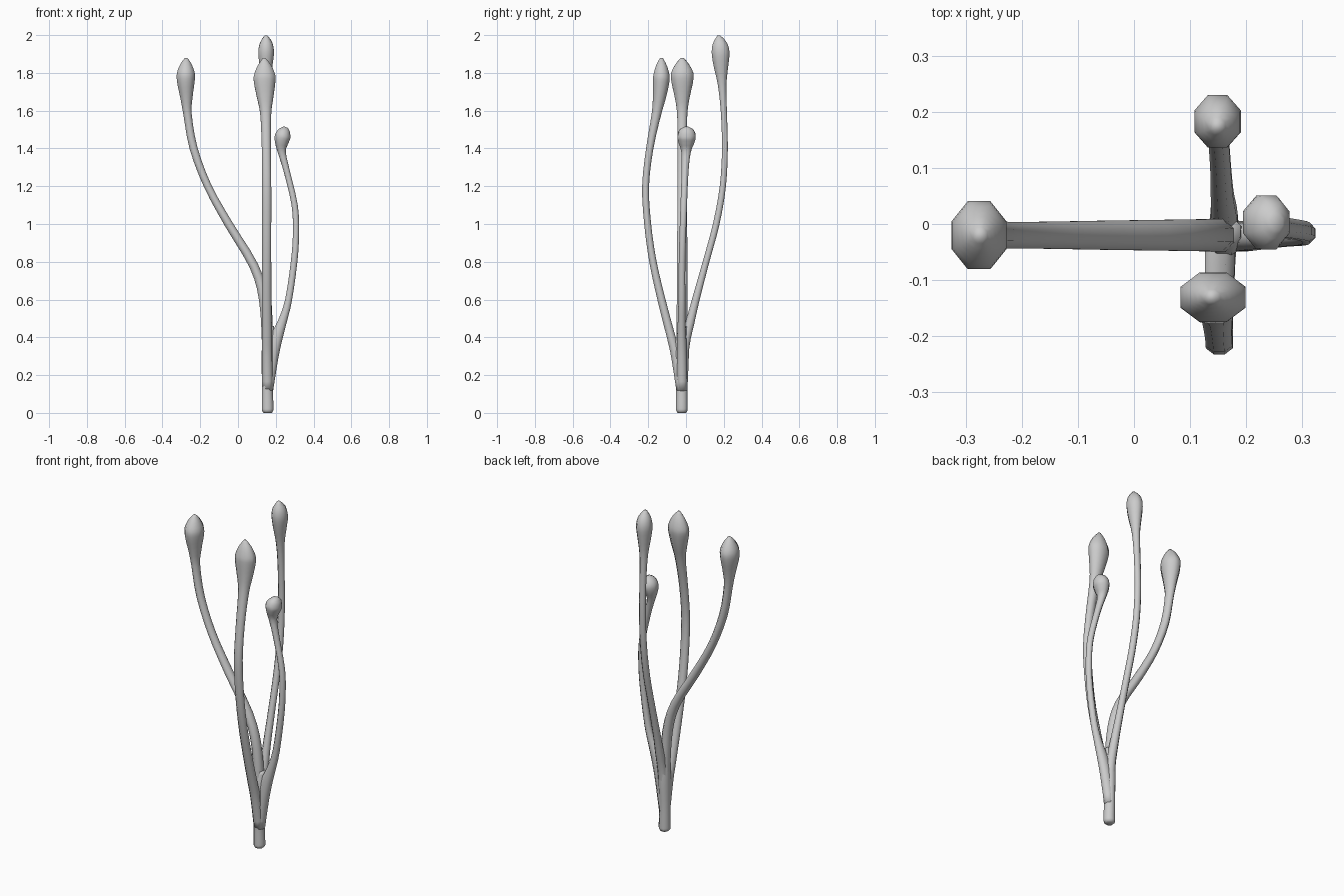
import bpy, bmesh, math
from mathutils import Vector

SIDES = 8
STEPS = 3


def catmull(a, b, c, d, t):
    return [0.5 * (2 * q + (r - p) * t + (2 * p - 5 * q + 4 * r - s) * t * t
                   + (3 * q - p - 3 * r + s) * t ** 3)
            for p, q, r, s in zip(a, b, c, d)]


def tube(name, pts):
    """Sweep an 8-sided section through points (x, y, z, radius_x, radius_y)."""
    path = []
    for i in range(len(pts) - 1):
        four = (pts[max(i - 1, 0)], pts[i], pts[i + 1], pts[min(i + 2, len(pts) - 1)])
        path += [catmull(*four, k / STEPS) for k in range(STEPS)]
    path.append(list(pts[-1]))
    bm = bmesh.new()
    rings = []
    for i, p in enumerate(path):
        t = Vector(path[min(i + 1, len(path) - 1)][:3]) - Vector(path[max(i - 1, 0)][:3])
        t.normalize()
        u = Vector((1, 0, 0))
        u = (u - t * u.dot(t)).normalized()
        v = t.cross(u)
        ring = []
        for k in range(SIDES):
            a = 2 * math.pi * (k + 0.5) / SIDES
            ring.append(bm.verts.new(Vector(p[:3]) + u * math.cos(a) * max(p[3], 0.004) * 1.04
                                     + v * math.sin(a) * max(p[4], 0.004) * 1.04))
        rings.append(ring)
    for a, b in zip(rings, rings[1:]):
        for k in range(SIDES):
            j = (k + 1) % SIDES
            bm.faces.new((a[k], a[j], b[j], b[k]))
    bm.faces.new(rings[0][::-1])
    bm.faces.new(rings[-1])
    for f in bm.faces:
        f.smooth = True
    me = bpy.data.meshes.new(name)
    bm.to_mesh(me)
    bm.free()
    ob = bpy.data.objects.new(name, me)
    bpy.context.collection.objects.link(ob)
    return ob


# Shared trunk with a rounded foot
tube("trunk", [
    (.157, -.022, 0, .022, .022), (.157, -.022, .012, .031, .031),
    (.157, -.022, .04, .032, .032), (.155, -.022, .15, .030, .032),
    (.158, -.024, .28, .034, .040), (.160, -.020, .38, .034, .036),
    (.163, -.012, .46, .028, .026)])

# Left stem, leaning out to -x, with its bulb
tube("left_stem", [
    (.155, -.02, .12, .027, .029), (.155, -.02, .35, .029, .031),
    (.137, -.02, .6, .027, .030), (.083, -.02, .78, .025, .029),
    (-.05, -.02, 1.0, .023, .027), (-.16, -.02, 1.2, .021, .025),
    (-.235, -.02, 1.4, .022, .025), (-.267, -.02, 1.58, .023, .028),
    (-.273, -.02, 1.67, .034, .041), (-.276, -.02, 1.75, .048, .059),
    (-.276, -.02, 1.80, .049, .061), (-.275, -.02, 1.85, .029, .034),
    (-.274, -.02, 1.878, .008, .008)])

# Front stem, bowing out to -y
tube("front_stem", [
    (.157, -.025, .12, .028, .027), (.154, -.052, .3, .028, .028),
    (.153, -.078, .4, .028, .024), (.152, -.13, .6, .026, .022),
    (.152, -.175, .8, .025, .020), (.152, -.203, 1.0, .025, .019),
    (.152, -.214, 1.2, .025, .019), (.150, -.192, 1.4, .025, .020),
    (.147, -.157, 1.58, .030, .026), (.144, -.141, 1.67, .045, .036),
    (.141, -.132, 1.75, .059, .045), (.141, -.130, 1.79, .058, .044),
    (.140, -.130, 1.84, .037, .029), (.138, -.130, 1.878, .008, .008)])

# Back stem, the tallest, bowing out to +y
tube("back_stem", [
    (.157, -.02, .15, .027, .027), (.160, -.008, .35, .027, .027),
    (.160, .022, .48, .024, .024), (.157, .052, .6, .021, .021),
    (.154, .106, .8, .019, .018), (.150, .160, 1.0, .019, .018),
    (.146, .195, 1.2, .019, .017), (.145, .206, 1.4, .019, .016),
    (.146, .200, 1.6, .019, .017), (.147, .191, 1.74, .023, .024),
    (.148, .185, 1.84, .036, .041), (.149, .183, 1.91, .043, .049),
    (.149, .178, 1.96, .033, .037), (.148, .173, 1.998, .008, .008)])

# Right stem, the shortest, with a tilted blunt bulb
tube("right_stem", [
    (.160, -.02, .12, .027, .028), (.183, -.022, .3, .033, .028),
    (.205, -.023, .4, .033, .025), (.237, -.023, .49, .024, .021),
    (.268, -.022, .6, .019, .019), (.297, -.021, .8, .018, .018),
    (.307, -.017, .95, .017, .018), (.300, -.012, 1.1, .017, .018),
    (.258, -.005, 1.28, .017, .019), (.232, 0, 1.38, .022, .026),
    (.231, .002, 1.43, .037, .043), (.237, .003, 1.465, .043, .050),
    (.248, .003, 1.495, .031, .038), (.255, .003, 1.512, .012, .014)])
